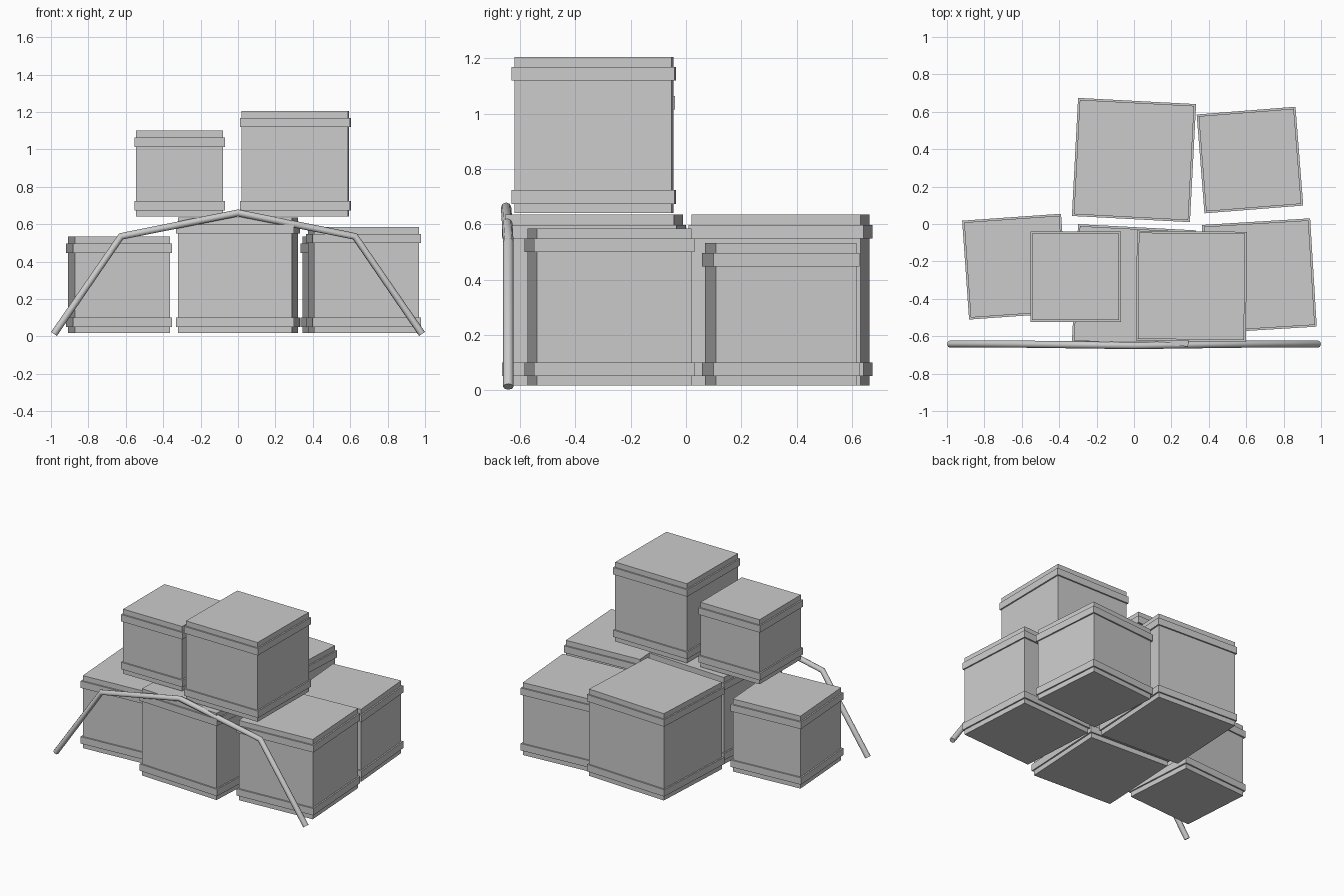
import bpy
from math import radians

if "Cube" in bpy.data.objects:
    bpy.data.objects.remove(bpy.data.objects["Cube"])


def box(name, x, y, z0, z1, width, turn):
    """Box of square plan between two heights, turned about z."""
    bpy.ops.mesh.primitive_cube_add(size=1, location=(x, y, (z0 + z1) / 2),
                                    rotation=(0, 0, radians(turn)))
    ob = bpy.context.object
    ob.name = name
    ob.scale = (width, width, z1 - z0)
    return ob


def crate(name, x, y, z0, z1, width, turn):
    """Crate body with a slightly wider band near the bottom and the top."""
    box(name + "_body", x, y, z0, z1, width - 0.02, turn)
    box(name + "_lower_band", x, y, z0 + 0.034, z0 + 0.083, width, turn)
    box(name + "_upper_band", x, y, z1 - 0.086, z1 - 0.037, width, turn)


# Crates: name, centre x, y, bottom, top, band width, turn in degrees
for spec in (
    ("front_middle_crate", 0.0, -0.333, 0.017, 0.635, 0.632, -3),
    ("back_middle_crate", 0.0, 0.342, 0.017, 0.635, 0.632, -3),
    ("front_left_crate", -0.638 + 0.002, -0.228, 0.017, 0.533, 0.53, 4),
    ("front_right_crate", 0.67, -0.277, 0.017, 0.585, 0.58, 3.5),
    ("back_right_crate", 0.62, 0.342, 0.017, 0.533, 0.53, 4.5),
    ("top_left_crate", -0.312, -0.282, 0.64, 1.10, 0.485, 0),
    ("top_right_crate", 0.307, -0.333, 0.64, 1.205, 0.588, -0.6),
):
    crate(*spec)

# Rope slung across the front of the stack
path = [(-0.984, -0.642, 0.013), (-0.625, -0.642, 0.535), (0, -0.65, 0.66),
        (0.625, -0.642, 0.535), (0.984, -0.642, 0.013)]
curve = bpy.data.curves.new("rope", 'CURVE')
curve.dimensions = '3D'
curve.bevel_depth = 0.019
curve.bevel_resolution = 2
curve.use_fill_caps = True
spline = curve.splines.new('POLY')
spline.points.add(len(path) - 1)
for point, co in zip(spline.points, path):
    point.co = (*co, 1)
rope = bpy.data.objects.new("rope", curve)
bpy.context.collection.objects.link(rope)
bpy.ops.object.select_all(action='DESELECT')
rope.select_set(True)
bpy.context.view_layer.objects.active = rope
bpy.ops.object.convert(target='MESH')
bpy.ops.object.shade_smooth_by_angle(angle=radians(50))
